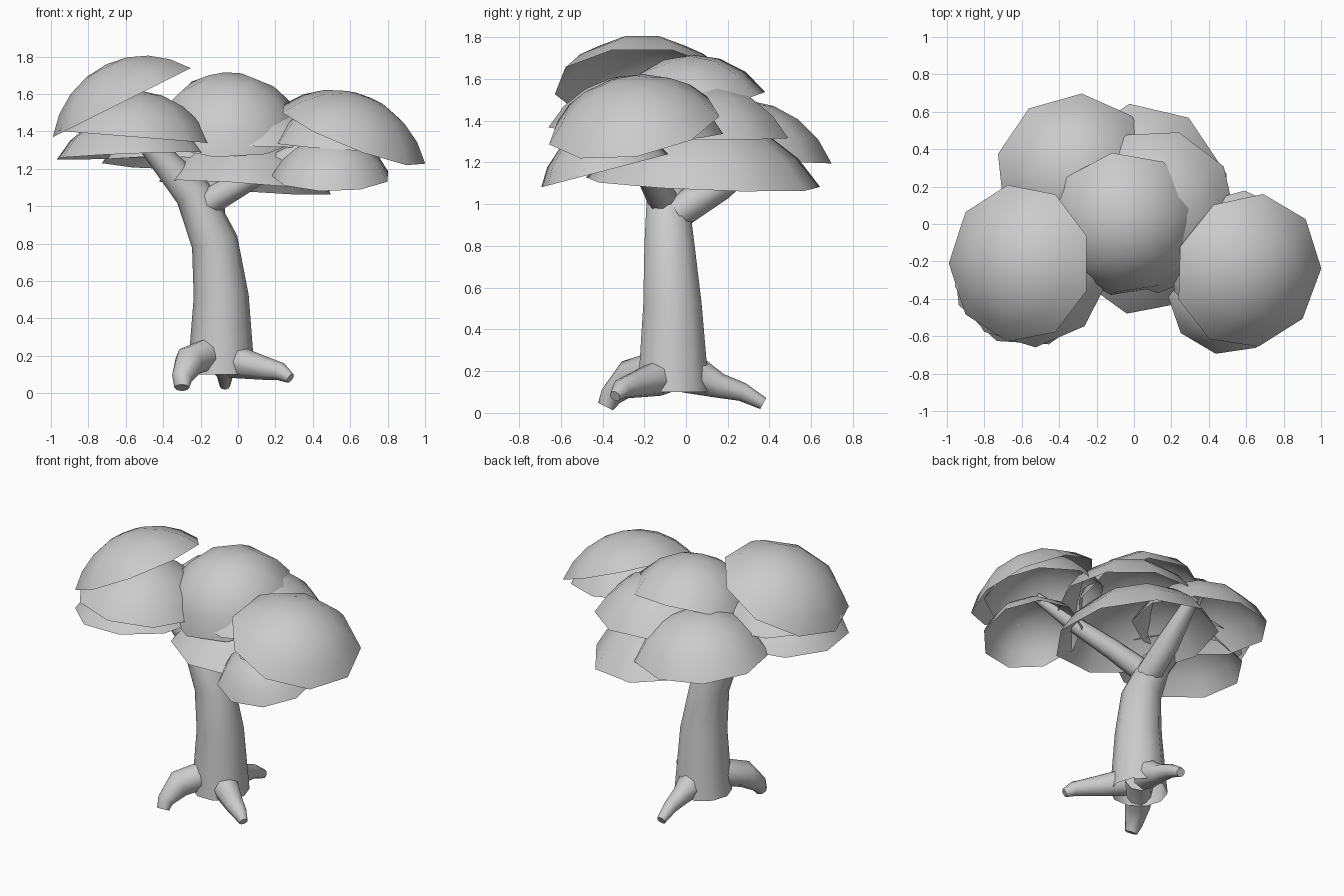
import bpy, bmesh, math
from mathutils import Vector

if "Cube" in bpy.data.objects:
    bpy.data.objects.remove(bpy.data.objects["Cube"])


def finish(name, bm, angle):
    bmesh.ops.recalc_face_normals(bm, faces=bm.faces)
    me = bpy.data.meshes.new(name)
    bm.to_mesh(me)
    bm.free()
    ob = bpy.data.objects.new(name, me)
    bpy.context.collection.objects.link(ob)
    bpy.ops.object.select_all(action='DESELECT')
    ob.select_set(True)
    bpy.context.view_layer.objects.active = ob
    bpy.ops.object.shade_smooth_by_angle(angle=math.radians(angle))
    return ob


def bridge(bm, a, b):
    n = len(a)
    for i in range(n):
        bm.faces.new((a[i], a[(i + 1) % n], b[(i + 1) % n], b[i]))


def limb(name, path, sides=8, cap_start=False):
    """Tapered tube along points (x, y, z, radius)."""
    bm = bmesh.new()
    pts = [Vector(p[:3]) for p in path]
    rings = []
    for i, p in enumerate(pts):
        d = pts[min(i + 1, len(pts) - 1)] - pts[max(i - 1, 0)]
        if i == 0 and name == "trunk":
            d = Vector((0, 0, 1))
        q = Vector((0, 0, 1)).rotation_difference(d)
        r = path[i][3]
        rings.append([bm.verts.new(p + q @ Vector((r * math.cos(t), r * math.sin(t), 0)))
                      for t in (math.tau * k / sides for k in range(sides))])
    for a, b in zip(rings, rings[1:]):
        bridge(bm, a, b)
    bm.faces.new(rings[-1])
    if cap_start:
        bm.faces.new(rings[0])
    return finish(name, bm, 50)


def leaf_cap(name, centre, radius, height, axis, spin=0, stretch=1, sides=9, rows=4):
    """Open dome shell: rim centre, rim radius, dome height, tilt axis."""
    bm = bmesh.new()
    sphere = (radius ** 2 + height ** 2) / (2 * height)
    rim_angle = math.acos((sphere - height) / sphere)
    q = Vector((0, 0, 1)).rotation_difference(Vector(axis))
    c = Vector(centre)
    rings = []
    for j in range(rows):
        a = rim_angle * (1 - j / rows)
        r, z = sphere * math.sin(a), sphere * math.cos(a) - sphere + height
        rings.append([bm.verts.new(c + q @ Vector((r * stretch * math.cos(t), r * math.sin(t), z)))
                      for t in (math.tau * k / sides + spin for k in range(sides))])
    for a, b in zip(rings, rings[1:]):
        bridge(bm, a, b)
    top = bm.verts.new(c + q @ Vector((0, 0, height)))
    for i in range(sides):
        bm.faces.new((rings[-1][i], rings[-1][(i + 1) % sides], top))
    ob = finish(name, bm, 50)
    # shells must face outward along their axis
    if sum(p.normal.dot(Vector(axis)) for p in ob.data.polygons) < 0:
        ob.data.flip_normals()
    return ob


# Leaning trunk that runs on into the left branch
limb("trunk", [(-0.09, -0.06, 0.10, 0.18), (-0.09, -0.065, 0.52, 0.147),
               (-0.125, -0.08, 0.81, 0.125), (-0.24, -0.09, 1.07, 0.10),
               (-0.42, -0.13, 1.27, 0.07), (-0.56, -0.18, 1.42, 0.04)], 10)

# Side branches
limb("right_branch", [(-0.16, -0.11, 1.02, 0.075), (0.03, -0.17, 1.13, 0.065),
                      (0.30, -0.27, 1.28, 0.05), (0.52, -0.33, 1.40, 0.03)])
limb("back_branch", [(-0.15, -0.04, 0.96, 0.08), (-0.14, 0.16, 1.09, 0.075),
                     (-0.12, 0.43, 1.29, 0.04)])

# Three drooping roots
limb("front_left_root", [(-0.13, -0.10, 0.22, 0.09), (-0.26, -0.27, 0.17, 0.085),
                         (-0.30, -0.36, 0.08, 0.055), (-0.30, -0.385, 0.03, 0.04)], cap_start=True)
limb("front_right_root", [(-0.02, -0.12, 0.17, 0.09), (0.16, -0.26, 0.13, 0.06),
                          (0.23, -0.31, 0.115, 0.048), (0.28, -0.34, 0.08, 0.028)], cap_start=True)
limb("back_root", [(-0.08, 0.02, 0.19, 0.10), (-0.07, 0.16, 0.13, 0.06),
                   (-0.07, 0.27, 0.10, 0.045), (-0.07, 0.37, 0.045, 0.03)], cap_start=True)

# Overlapping foliage shells
caps = [
    ("left_top", (-0.61, -0.21, 1.56), 0.425, 0.22, (-0.45, 0, 0.9), 1),
    ("left_middle", (-0.55, -0.24, 1.37), 0.42, 0.25, (0.08, 0.0, 1), 1),
    ("left_lower", (-0.57, -0.25, 1.27), 0.41, 0.23, (-0.04, 0.03, 1), 1),
    ("centre_top", (-0.05, 0.00, 1.40), 0.41, 0.31, (0, -0.34, 0.94), 1),
    ("centre_middle", (0.11, 0.07, 1.32), 0.44, 0.26, (0.03, 0.0, 1), 1),
    ("back_left", (-0.31, 0.27, 1.23), 0.43, 0.27, (0.02, 0.08, 1), 1),
    ("centre_lower", (0.05, 0.08, 1.10), 0.57, 0.31, (0.07, 0.04, 1), 0.83),
    ("right_outer", (0.61, -0.25, 1.38), 0.42, 0.22, (0.36, -0.16, 0.91), 1),
    ("right_inner", (0.56, -0.20, 1.32), 0.38, 0.25, (0.06, -0.05, 1), 1),
    ("right_lower", (0.50, -0.39, 1.16), 0.32, 0.21, (0, -0.26, 1), 1),
]
for i, (n, c, r, h, ax, s) in enumerate(caps):
    spin = 0.0 if n == "right_outer" else math.pi + i * 0.23
    leaf_cap(n + "_foliage", c, r, h, ax, spin, s)
